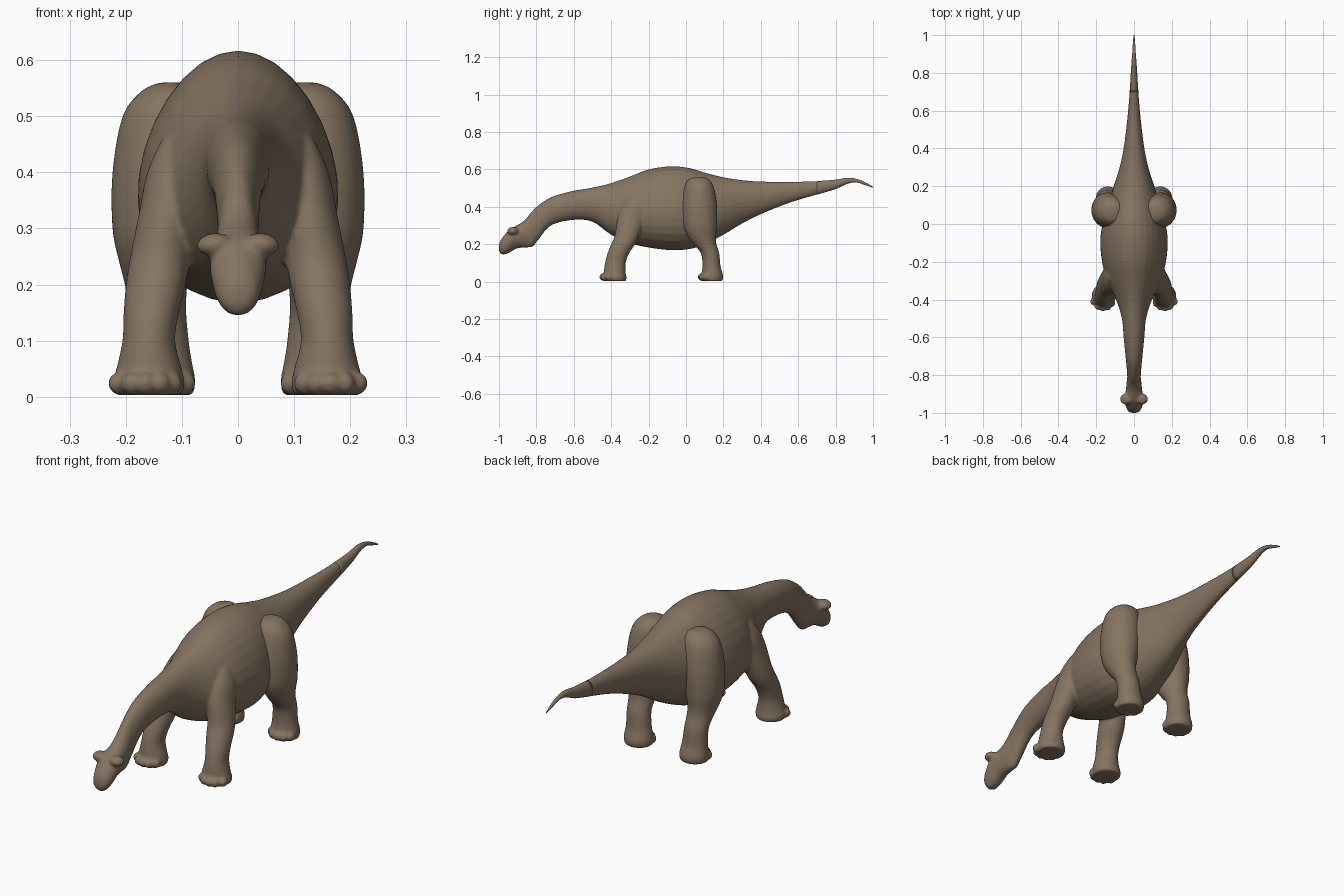
import bpy, bmesh
from math import sin, cos, pi, radians
from mathutils import Matrix, Vector

old = bpy.data.objects.get("Cube")
if old:
    bpy.data.objects.remove(old)

SIDES = 28
STEPS = 4

hide = bpy.data.materials.new("brown hide")
hide.use_nodes = True
colour = (0.235, 0.175, 0.12, 1)
hide.diffuse_color = colour
shader = next(n for n in hide.node_tree.nodes if n.type == 'BSDF_PRINCIPLED')
shader.inputs["Base Color"].default_value = colour
shader.inputs["Roughness"].default_value = 0.8


def smooth_rows(rows):
    """Pass a smooth spline through the rows of a section table."""
    result = []
    last = len(rows) - 1
    for i in range(last):
        a, b = rows[max(i - 1, 0)], rows[i]
        c, d = rows[i + 1], rows[min(i + 2, last)]
        for step in range(STEPS):
            t = step / STEPS
            result.append([q + t * ((r - p) / 2 + t * (p - 2.5 * q + 2 * r - s / 2
                           + t * (1.5 * (q - r) + (s - p) / 2)))
                           for p, q, r, s in zip(a, b, c, d)])
    result.append(rows[-1])
    return result


def body_point(row, angle):
    """Upright section: y, bottom, top, half width, narrowing to the top."""
    y, bottom, top, width, narrow = row
    x = max(width, 0.001) * cos(angle) * (1 - narrow * sin(angle))
    return Vector((x, y, (top + bottom) / 2 + (top - bottom) / 2 * sin(angle)))


def leg_point(row, angle):
    """Level section: z, inner x, outer x, front y, back y."""
    z, inner, outer, front, back = row
    return Vector(((inner + outer) / 2 + (outer - inner) / 2 * cos(angle),
                   (front + back) / 2 + (back - front) / 2 * sin(angle), z))


def loft(bm, rows, point, side=1):
    rings = []
    for row in smooth_rows(rows):
        ring = []
        for i in range(SIDES):
            p = point(row, 2 * pi * i / SIDES)
            ring.append(bm.verts.new((p.x * side, p.y, p.z)))
        rings.append(ring)
    for low, high in zip(rings, rings[1:]):
        for i in range(SIDES):
            j = (i + 1) % SIDES
            bm.faces.new((low[i], low[j], high[j], high[i]))
    bm.faces.new(rings[0])
    bm.faces.new(rings[-1])


def blob(bm, centre, size, tilt=0):
    matrix = (Matrix.Translation(centre) @ Matrix.Rotation(tilt, 4, 'Y')
              @ Matrix.Diagonal((*size, 1)))
    bmesh.ops.create_uvsphere(bm, u_segments=20, v_segments=12, radius=1, matrix=matrix)


def toes(bm, x, y, reach, angles, side):
    for degrees in angles:
        a = radians(degrees)
        blob(bm, (side * (x + reach * sin(a)), y - reach * cos(a), 0.024),
             (0.018, 0.019, 0.02))


def finish(name, bm, fuse=True):
    bmesh.ops.recalc_face_normals(bm, faces=bm.faces)
    for face in bm.faces:
        face.smooth = True
    mesh = bpy.data.meshes.new(name)
    bm.to_mesh(mesh)
    bm.free()
    mesh.materials.append(hide)
    obj = bpy.data.objects.new(name, mesh)
    bpy.context.collection.objects.link(obj)
    if fuse:
        # Melt overlapping volumes into one skin
        remesh = obj.modifiers.new("fuse", 'REMESH')
        remesh.mode = 'VOXEL'
        remesh.voxel_size = 0.006
        remesh.use_smooth_shade = True
        relax = obj.modifiers.new("relax", 'SMOOTH')
        relax.factor = 0.5
        relax.iterations = 5
    return obj


# Section tables
TAIL_END = [
    (0.7, 0.465, 0.537, 0.023, 0), (0.8, 0.495, 0.545, 0.017, 0),
    (0.86, 0.522, 0.555, 0.013, 0), (0.91, 0.53, 0.55, 0.009, 0),
    (0.96, 0.515, 0.53, 0.006, 0), (1, 0.502, 0.507, 0.002, 0)]
TRUNK = [
    (-0.84, 0.187, 0.357, 0.036, 0), (-0.8, 0.21, 0.4, 0.036, 0),
    (-0.75, 0.275, 0.436, 0.04, 0), (-0.7, 0.31, 0.46, 0.045, 0),
    (-0.6, 0.33, 0.486, 0.055, 0), (-0.5, 0.32, 0.503, 0.064, 0),
    (-0.4, 0.25, 0.527, 0.095, 0.1), (-0.3, 0.205, 0.562, 0.14, 0.15),
    (-0.2, 0.182, 0.6, 0.168, 0.15), (-0.08, 0.168, 0.617, 0.177, 0.15),
    (0.02, 0.174, 0.607, 0.162, 0.12), (0.1, 0.2, 0.583, 0.14, 0.05),
    (0.2, 0.25, 0.558, 0.108, 0), (0.3, 0.31, 0.543, 0.076, -0.08),
    (0.4, 0.36, 0.535, 0.055, -0.08), (0.55, 0.42, 0.533, 0.036, -0.05)]
HEAD = [
    (-0.79, 0.23, 0.4, 0.03, 0), (-0.82, 0.187, 0.375, 0.037, 0),
    (-0.87, 0.182, 0.323, 0.042, 0), (-0.91, 0.175, 0.298, 0.048, -0.15),
    (-0.94, 0.157, 0.28, 0.049, -0.15), (-0.97, 0.145, 0.25, 0.042, 0),
    (-0.99, 0.148, 0.223, 0.032, 0), (-1, 0.165, 0.2, 0.015, 0)]
FORELEG = [
    (0.46, 0.09, 0.135, -0.3, -0.23), (0.4, 0.07, 0.162, -0.345, -0.2),
    (0.33, 0.075, 0.176, -0.368, -0.22), (0.25, 0.085, 0.192, -0.38, -0.25),
    (0.2, 0.093, 0.2, -0.4, -0.272), (0.15, 0.105, 0.204, -0.42, -0.305),
    (0.1, 0.112, 0.206, -0.433, -0.322), (0.05, 0.1, 0.217, -0.44, -0.323),
    (0.025, 0.095, 0.224, -0.44, -0.318), (0.003, 0.1, 0.22, -0.44, -0.32)]
HIND_LEG = [
    (0.56, 0.1, 0.14, 0.05, 0.095), (0.545, 0.06, 0.172, 0.012, 0.125),
    (0.5, 0.045, 0.206, -0.01, 0.15), (0.4, 0.05, 0.224, -0.022, 0.166),
    (0.3, 0.07, 0.224, -0.013, 0.165), (0.24, 0.085, 0.212, 0.01, 0.16),
    (0.2, 0.09, 0.202, 0.04, 0.163), (0.15, 0.092, 0.196, 0.08, 0.178),
    (0.08, 0.085, 0.196, 0.088, 0.185), (0.03, 0.076, 0.202, 0.08, 0.199),
    (0.003, 0.08, 0.198, 0.085, 0.193)]

# Body: trunk, neck, tail, head and forelegs in one skin
bm = bmesh.new()
loft(bm, TRUNK + TAIL_END, body_point)
loft(bm, HEAD, body_point)
for side in (-1, 1):
    # Flared brow ridge over the eye
    blob(bm, (side * 0.042, -0.927, 0.271), (0.032, 0.03, 0.021), side * 0.1)
    loft(bm, FORELEG, leg_point, side)
    toes(bm, 0.163, -0.388, 0.056, (-55, -25, 2, 30, 65), side)
finish("body", bm)

# Fine end of the tail
bm = bmesh.new()
loft(bm, TAIL_END, body_point)
finish("tail_tip", bm, fuse=False)

# Hind legs keep a crease where they meet the flank
for side, name in ((1, "left_hind_leg"), (-1, "right_hind_leg")):
    bm = bmesh.new()
    loft(bm, HIND_LEG, leg_point, side)
    toes(bm, 0.14, 0.136, 0.054, (-60, -28, 0, 28, 60), side)
    finish(name, bm)
